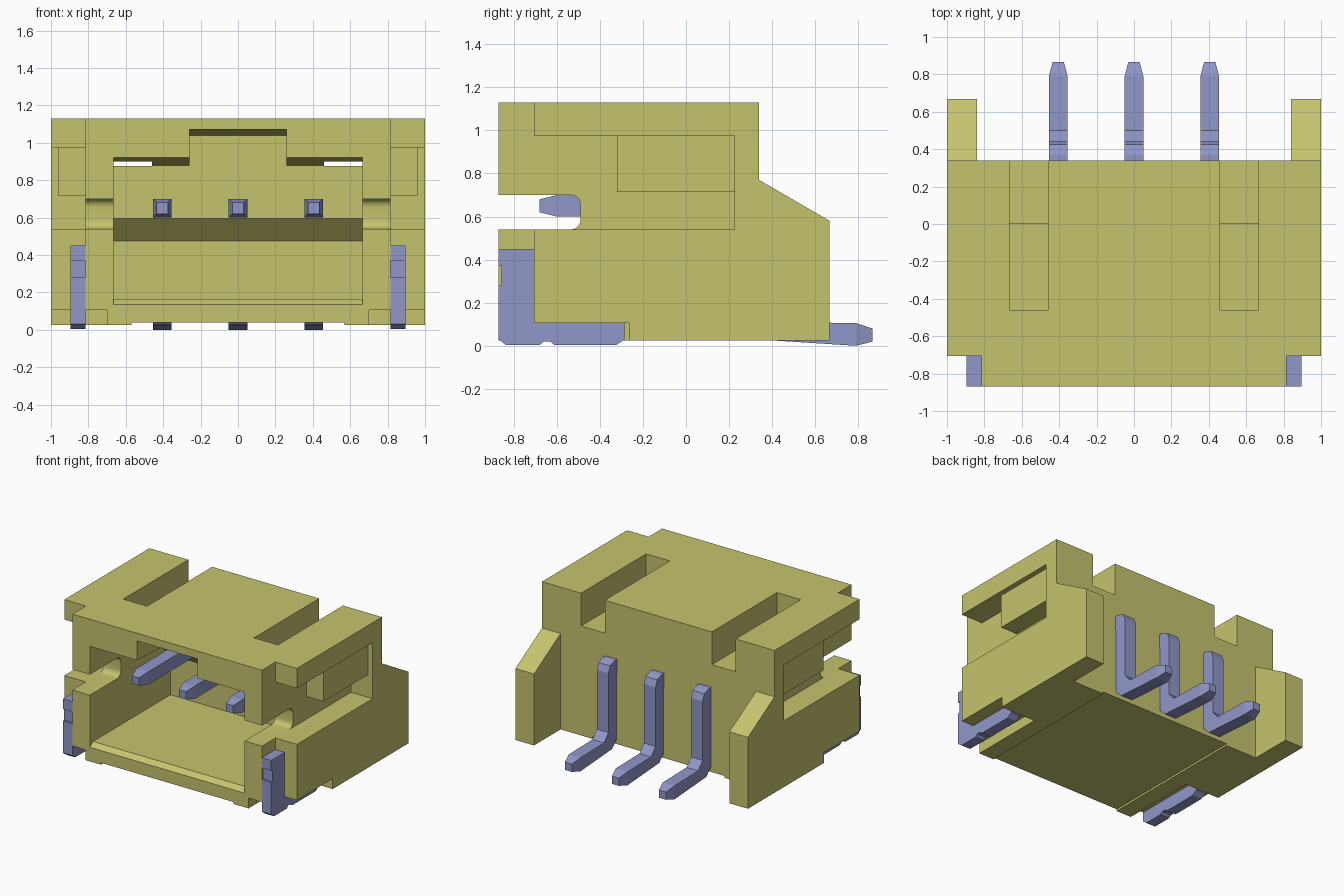
import bpy, bmesh, math

if "Cube" in bpy.data.objects:
    bpy.data.objects.remove(bpy.data.objects["Cube"], do_unlink=True)


def material(name, rgb):
    m = bpy.data.materials.new(name)
    m.use_nodes = True
    m.diffuse_color = (*rgb, 1)
    m.node_tree.nodes["Principled BSDF"].inputs["Base Color"].default_value = (*rgb, 1)
    return m


PLASTIC = material("yellow plastic", (0.56, 0.55, 0.155))
METAL = material("blue metal", (0.28, 0.31, 0.58))


def finish(name, bm, mat):
    bmesh.ops.recalc_face_normals(bm, faces=bm.faces)
    mesh = bpy.data.meshes.new(name)
    bm.to_mesh(mesh)
    bm.free()
    mesh.materials.append(mat)
    ob = bpy.data.objects.new(name, mesh)
    bpy.context.collection.objects.link(ob)
    return ob


def prism(name, profile, x0, x1, mat=PLASTIC):
    """Extrude a side (y, z) profile from x0 to x1."""
    bm = bmesh.new()
    a = [bm.verts.new((x0, y, z)) for y, z in profile]
    b = [bm.verts.new((x1, y, z)) for y, z in profile]
    bm.faces.new(a)
    bm.faces.new(b)
    for i in range(len(a)):
        j = (i + 1) % len(a)
        bm.faces.new((a[i], a[j], b[j], b[i]))
    return finish(name, bm, mat)


def rect(y0, y1, z0, z1):
    return [(y0, z0), (y1, z0), (y1, z1), (y0, z1)]


def both_sides(name, profile, x0, x1, mat=PLASTIC):
    return [prism("left_" + name, profile, x0, x1, mat),
            prism("right_" + name, profile, -x1, -x0, mat)]


# Housing outline with sloped rear cheeks
housing = prism("housing", [(-.87, .025), (.667, .025), (.667, .58), (.34, .77),
                            (.34, 1.13), (-.87, 1.13)], -1, 1)

# Cutters: space between the cheeks, mating cavity, key notch, underside
cutters = [
    prism("rear_cut", rect(.34, 1, -1, 2), -.84, .84),
    prism("cavity_cut", [(-.95, .92), (-.87, .92), (0, .875), (0, .595), (.12, .475),
                         (.12, .165), (-.83, .165), (-.87, .135), (-.95, .135)], -.665, .665),
    prism("key_cut", [(-.95, .8), (-.95, 1.07), (-.87, 1.07), (0, 1.04), (0, .8)], -.26, .26),
    prism("underside_cut", rect(-1, 1, -.1, .04), -.57, .57),
]

# Cutters repeated on both sides
cutters += both_sides("top_slot_cut", [(-.46, .8), (0, .8), (0, .875), (.5, .875),
                                       (.5, 1.3), (-.46, 1.3)], .46, .665)
cutters += both_sides("shoulder_cut", rect(-1, -.705, -.1, 1.3), .815, 1.1)
cutters += both_sides("side_recess_cut", [(-.95, .54), (.225, .54), (.225, .715),
                                          (-.32, .715), (-.32, .975), (-.95, .975)], .815, 1.1)
cutters += both_sides("side_block_cut", rect(-.33, .225, .70, .975), .96, 1.1)
cutters += both_sides("foot_recess_cut", rect(-1, -.265, -.1, .105), .70, 1.1)

# Side slot with a rounded inner end
r = .045
slot = [(-1, .54)]
for cy, cz, start in ((-.49 - r, .54 + r, -90), (-.49 - r, .70 - r, 0)):
    for k in range(7):
        t = math.radians(start + 15 * k)
        slot.append((cy + r * math.cos(t), cz + r * math.sin(t)))
slot.append((-1, .70))
cutters += both_sides("side_slot_cut", slot, .62, .9)

# Apply every cut, then drop the cutters
for c in cutters:
    c.hide_render = True
    mod = housing.modifiers.new(c.name, "BOOLEAN")
    mod.operation = "DIFFERENCE"
    mod.solver = "EXACT"
    mod.object = c
bpy.context.view_layer.update()
graph = bpy.context.evaluated_depsgraph_get()
cut_mesh = bpy.data.meshes.new_from_object(housing.evaluated_get(graph))
housing.modifiers.clear()
housing.data = cut_mesh
for c in cutters:
    bpy.data.objects.remove(c, do_unlink=True)

# Solder tabs on the front corners
both_sides("solder_tab", [(-.87, .03), (-.835, .003), (-.68, .003), (-.66, .02), (-.63, .02),
                          (-.61, .003), (-.325, .003), (-.285, .03), (-.285, .105),
                          (-.705, .105), (-.705, .45), (-.87, .45), (-.87, .37),
                          (-.857, .37), (-.857, .28), (-.87, .28)], .815, .895, METAL)

# Bent pins: (outer y, z), (inner y, z), half width at each section
SECTIONS = [
    ((-.68, .68), (-.68, .62), .03),
    ((-.6, .70), (-.6, .60), .05),
    ((.37, .70), (.33, .60), .05),
    ((.425, .68), (.343, .59), .05),
    ((.445, .63), (.345, .57), .05),
    ((.445, .17), (.345, .08), .05),
    ((.50, .11), (.40, .025), .05),
    ((.79, .105), (.79, 0), .05),
    ((.867, .08), (.867, .02), .03),
]


def pin(name, x):
    bm = bmesh.new()
    rings = []
    for (yo, zo), (yi, zi), w in SECTIONS:
        rings.append([bm.verts.new(p) for p in ((x - w, yo, zo), (x + w, yo, zo),
                                                (x + w, yi, zi), (x - w, yi, zi))])
    for a, b in zip(rings, rings[1:]):
        for i in range(4):
            j = (i + 1) % 4
            bm.faces.new((a[i], a[j], b[j], b[i]))
    bm.faces.new(rings[0])
    bm.faces.new(rings[-1])
    finish(name, bm, METAL)


for label, x in (("right", -.405), ("middle", 0), ("left", .405)):
    pin(label + "_pin", x)

# Smooth only the rounded slot ends
bpy.ops.object.select_all(action="DESELECT")
housing.select_set(True)
bpy.context.view_layer.objects.active = housing
bpy.ops.object.shade_smooth_by_angle(angle=math.radians(20))
